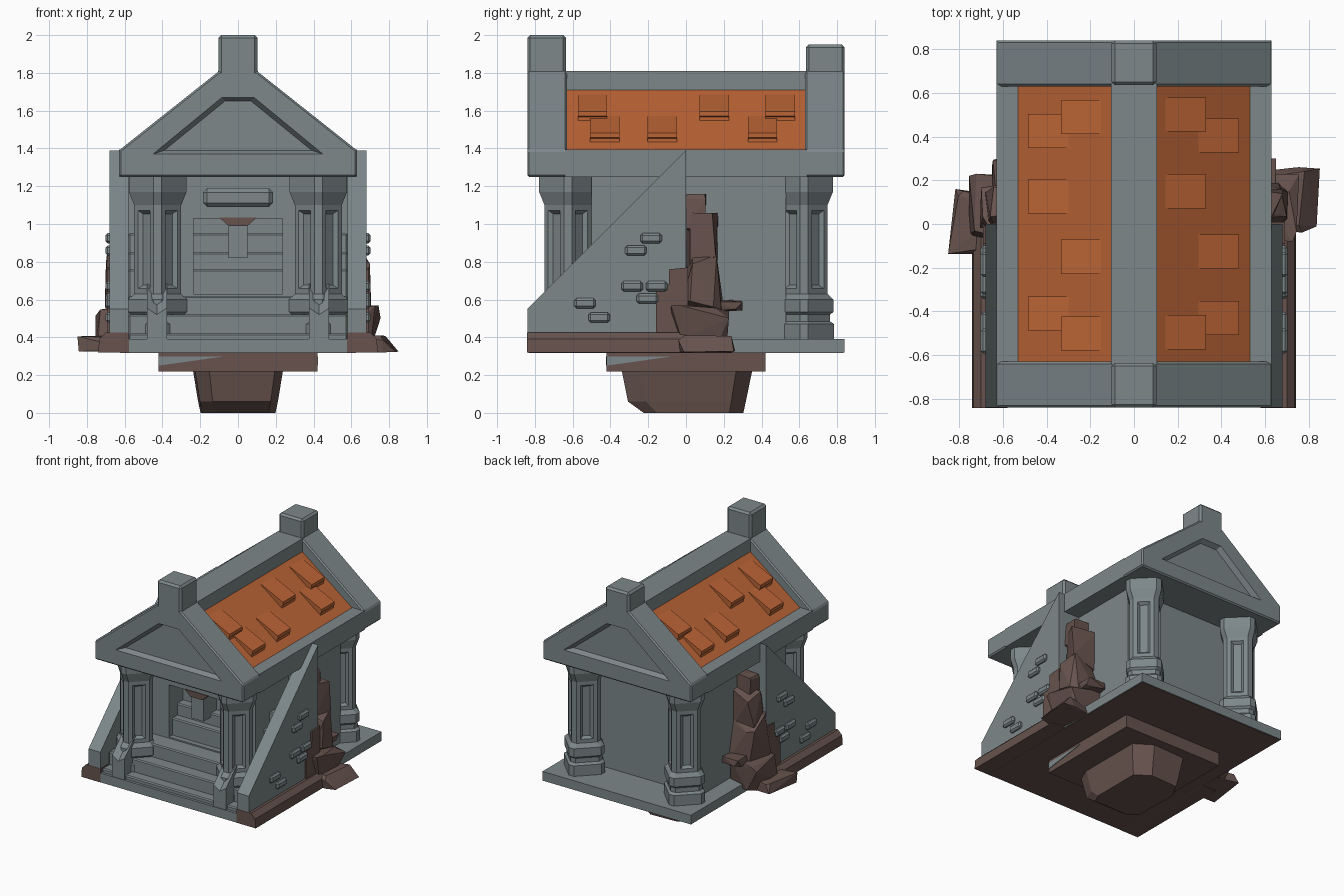
import bpy, bmesh, random

if "Cube" in bpy.data.objects:
    bpy.data.objects.remove(bpy.data.objects["Cube"])

random.seed(4)


def material(name, rgb):
    m = bpy.data.materials.new(name)
    m.diffuse_color = (*rgb, 1)
    m.use_nodes = True
    m.node_tree.nodes["Principled BSDF"].inputs["Base Color"].default_value = m.diffuse_color
    return m


STONE = material("grey stone", (0.205, 0.242, 0.255))
ROCK = material("brown rock", (0.135, 0.086, 0.076))
TILE = material("orange tile", (0.50, 0.128, 0.036))


def finish(name, bm, mat, bevel=0):
    bmesh.ops.recalc_face_normals(bm, faces=bm.faces)
    me = bpy.data.meshes.new(name)
    bm.to_mesh(me)
    bm.free()
    me.materials.append(mat)
    ob = bpy.data.objects.new(name, me)
    bpy.context.collection.objects.link(ob)
    if bevel:
        b = ob.modifiers.new("bevel", "BEVEL")
        b.width, b.segments = bevel, 1
        b.limit_method, b.angle_limit = "ANGLE", 0.9
    return ob


def loft(name, rings, mat, bevel=0, panels=None):
    """Skin equal-sized rings of 3D points and cap both ends."""
    bm = bmesh.new()
    vs = [[bm.verts.new(p) for p in r] for r in rings]
    n = len(rings[0])
    chosen = []
    for k in range(len(vs) - 1):
        for i in range(n):
            j = (i + 1) % n
            f = bm.faces.new((vs[k][i], vs[k][j], vs[k + 1][j], vs[k + 1][i]))
            if panels == k and i % 2 == 0:
                chosen.append(f)
    bm.faces.new(vs[0])
    bm.faces.new(vs[-1])
    if chosen:
        bmesh.ops.recalc_face_normals(bm, faces=bm.faces)
        bmesh.ops.inset_individual(bm, faces=chosen, thickness=0.04, depth=0)
        bmesh.ops.inset_individual(bm, faces=chosen, thickness=0.025, depth=-0.02)
    return finish(name, bm, mat, bevel)


def prism_y(name, xz, y0, y1, mat, bevel=0):
    return loft(name, [[(x, y, z) for x, z in xz] for y in (y0, y1)], mat, bevel)


def prism_x(name, yz, x0, x1, mat, bevel=0):
    return loft(name, [[(x, y, z) for y, z in yz] for x in (x0, x1)], mat, bevel)


def box(name, x0, x1, y0, y1, z0, z1, mat, bevel=0):
    return prism_y(name, [(x0, z0), (x1, z0), (x1, z1), (x0, z1)], y0, y1, mat, bevel)


def cut(ob, cutter):
    cutter.hide_render = True
    m = ob.modifiers.new("cut", "BOOLEAN")
    m.operation, m.solver, m.object = "DIFFERENCE", "EXACT", cutter
    bpy.context.view_layer.objects.active = ob
    for mod in list(ob.modifiers):
        bpy.ops.object.modifier_apply(modifier=mod.name)
    bpy.data.objects.remove(cutter)


def boulder(name, lo, hi, jitter=0.38):
    """Jagged convex lump that exactly fills the given bounds."""
    pts = []
    for i in range(16):
        pts.append([((i >> a) & 1) * (1 - 2 * r) + r
                    for a, r in ((a, random.random() * jitter) for a in range(3))])
    mn = [min(p[a] for p in pts) for a in range(3)]
    mx = [max(p[a] for p in pts) for a in range(3)]
    bm = bmesh.new()
    for p in pts:
        bm.verts.new([lo[a] + (p[a] - mn[a]) / (mx[a] - mn[a]) * (hi[a] - lo[a]) for a in range(3)])
    res = bmesh.ops.convex_hull(bm, input=bm.verts)
    bmesh.ops.delete(bm, geom=list({v for v in res["geom_interior"] if isinstance(v, bmesh.types.BMVert)}),
                     context="VERTS")
    return finish(name, bm, ROCK)


# Foundation: rock stump, slab and platform
STUMP = [(-.21, -.24), (-.14, -.32), (.18, -.32), (.22, -.22), (.22, .25), (.1, .33), (-.15, .32), (-.22, .2)]
loft("foundation_rock", [[(x * .9, y * (.7 if y < 0 else .92), 0) for x, y in STUMP],
                         [(x * .96, y * .96, .06) for x, y in STUMP],
                         [(x * 1.08, y * 1.06, .22) for x, y in STUMP]], ROCK)
box("foundation_slab", -.42, .42, -.42, .42, .22, .32, ROCK)
chip = [(-.42, .25), (-.08, .298), (-.42, .298)]
prism_y("slab_chip_front", chip, -.424, -.41, STONE)
prism_x("slab_chip_side", chip, .41, .424, STONE)
box("platform_underside", -.625, .625, -.835, .835, .317, .33, ROCK)
box("platform", -.63, .63, -.84, .84, .32, .39, STONE)

# Stairs, running up behind the columns and into the doorway
for i, (y, z) in enumerate([(-.82, .42), (-.74, .52), (-.64, .62), (-.46, .76), (-.40, .85), (-.33, .95)]):
    box(f"step_{i + 1}", -.58, .58, y, 0, .35, z, STONE, .008)

# Inner chamber with a doorway recess
chamber = box("chamber", -.5, .5, -.5, .53, .39, 1.26, STONE)
cut(chamber, box("doorway_cutter", -.235, .235, -.6, -.2, .63, 1.03, STONE))
box("chamber_shoulder", -.58, .58, -.1, 0, .39, 1.26, STONE)
box("door_plaque", -.185, .185, -.56, -.49, 1.09, 1.19, STONE, .022)
prism_y("door_hanging_stone", [(-.05, .82), (.05, .82), (.05, 1.0), (-.05, 1.0)], -.49, -.3, STONE)
prism_y("door_broken_stone", [(-.05, .99), (.05, .99), (.1, 1.035), (-.1, 1.035)], -.505, -.3, ROCK)


# Columns: square section turned 45 degrees, clipped corners, recessed panels
def section(cx, cy, h, z):
    c, q = h - .03, .7071
    pts = [(-c, -h), (c, -h), (h, -c), (h, c), (c, h), (-c, h), (-h, c), (-h, -c)]
    return [(cx + (x - y) * q, cy + (x + y) * q, z) for x, y in pts]


LEVELS = [(.35, .127), (.47, .127), (.485, .112), (.52, .112), (.535, .125), (.6, .125),
          (.63, .103), (1.1, .103), (1.17, .123), (1.26, .123)]
for sx in (-1, 1):
    for sy in (-1, 1):
        loft("column", [section(sx * .425, sy * .625, h, z) for z, h in LEVELS], STONE, panels=6)

# Roof ends with a recessed pediment and a ridge post
GABLE = [(-.63, 1.25), (.63, 1.25), (.63, 1.39), (.1, 1.81), (-.1, 1.81), (-.63, 1.39)]
for s, top, name in ((-1, 2.0, "front"), (1, 1.95, "back")):
    g = prism_y(name + "_gable", GABLE, s * .84, s * .63, STONE, .01)
    outer = [(-.45, 1.37), (.45, 1.37), (.085, 1.67), (-.085, 1.67)]
    inner = [(-.39, 1.39), (.39, 1.39), (.07, 1.65), (-.07, 1.65)]
    rings = [(outer, .86), (outer, .84), (inner, .805)]
    cut(g, loft("pediment_cutter", [[(x, s * y, z) for x, z in o] for o, y in rings], STONE))
    y0, y1 = sorted((s * .84, s * .635))
    box(name + "_ridge_post", -.103, .103, y0, y1, 1.7, top, STONE, .015)

# Roof body
prism_y("roof_panels", [(-.54, 1.27), (.54, 1.27), (.54, 1.383), (.105, 1.71), (-.105, 1.71), (-.54, 1.383)],
        -.64, .64, TILE)
box("ceiling", -.54, .54, -.64, .64, 1.25, 1.275, STONE)
box("ridge_beam", -.105, .105, -.64, .64, 1.6, 1.81, STONE)
for s in (-1, 1):
    x0, x1 = sorted((s * .53, s * .63))
    box("eave_beam", x0, x1, -.64, .64, 1.25, 1.395, STONE)


# Loose roof tiles as wedges with a stepped lower end
def roof_z(x):
    return 1.71 - .753 * (x - .105)


TILES = {1: [(.5, .33), (.405, .48), (.15, .33), (-.125, .48), (-.43, .48), (-.495, .33)],
         -1: [(.49, .335), (.425, .485), (.125, .485), (-.15, .335), (-.41, .485), (-.5, .335)]}
for s, spots in TILES.items():
    for y, x1 in spots:
        x0, z1 = x1 - .185, roof_z(x1)
        prism_y("roof_tile", [(s * x0, roof_z(x0) + .005), (s * x1, z1 + .055), (s * x1, z1 + .03),
                              (s * (x1 - .008), z1 + .025), (s * (x1 - .008), z1 - .02),
                              (s * x0, roof_z(x0) - .02)], y - .078, y + .078, TILE)

# Both sides: sloping wall, bricks, brown footing, stair post and rock pile
BRICKS = [(-.185, .925), (-.265, .86), (-.285, .67), (-.155, .67), (-.205, .605), (-.535, .58), (-.46, .505)]
for s in (-1, 1):
    prism_x("side_wall", [(-.84, .35), (0, .35), (0, 1.39), (-.84, .55)], s * .58, s * .68, STONE)
    for y, z in BRICKS:
        box("wall_brick", *sorted((s * .66, s * .702)), y - .057, y + .057, z - .027, z + .027, STONE, .012)
    prism_y("wall_footing", [(s * .578, .32), (s * .74, .32), (s * .735, .39), (s * .7, .425), (s * .578, .425)],
            -.842, 0, ROCK)
    prism_x("wall_broken_edge", [(-.16, .4), (.01, .4), (.01, .77), (-.09, .76), (-.09, .68), (-.16, .67)],
            s * .6, s * .69, ROCK)
    px = s * .43
    loft("stair_post", [[(px - .053, y, .35), (px + .053, y, .35), (px + .053, y, z), (px, y, z - .035),
                         (px - .053, y, z)] for y, z in ((-.835, .555), (-.7, .685))], STONE)
    dy = 0 if s > 0 else -.1
    for name, x0, x1, y0, y1, z0, z1 in [
            ("rock_foot", .52, .85, -.04 + dy, .26 + dy, .32, .41),
            ("rock_base", .5, .755, -.08, .23, .33, .57),
            ("rock_middle", .47, .705, -.02, .2, .48, .88),
            ("rock_upper", .47, .68, 0, .17, .74, 1.06),
            ("rock_top", .48, .63, 0, .105, .95, 1.16),
            ("rock_spike", .48, .65, .12, .3, .54, .6)]:
        xs = sorted((s * x0, s * x1))
        boulder(name, (xs[0], y0, z0), (xs[1], y1, z1), .15 if name == "rock_top" else .3)
